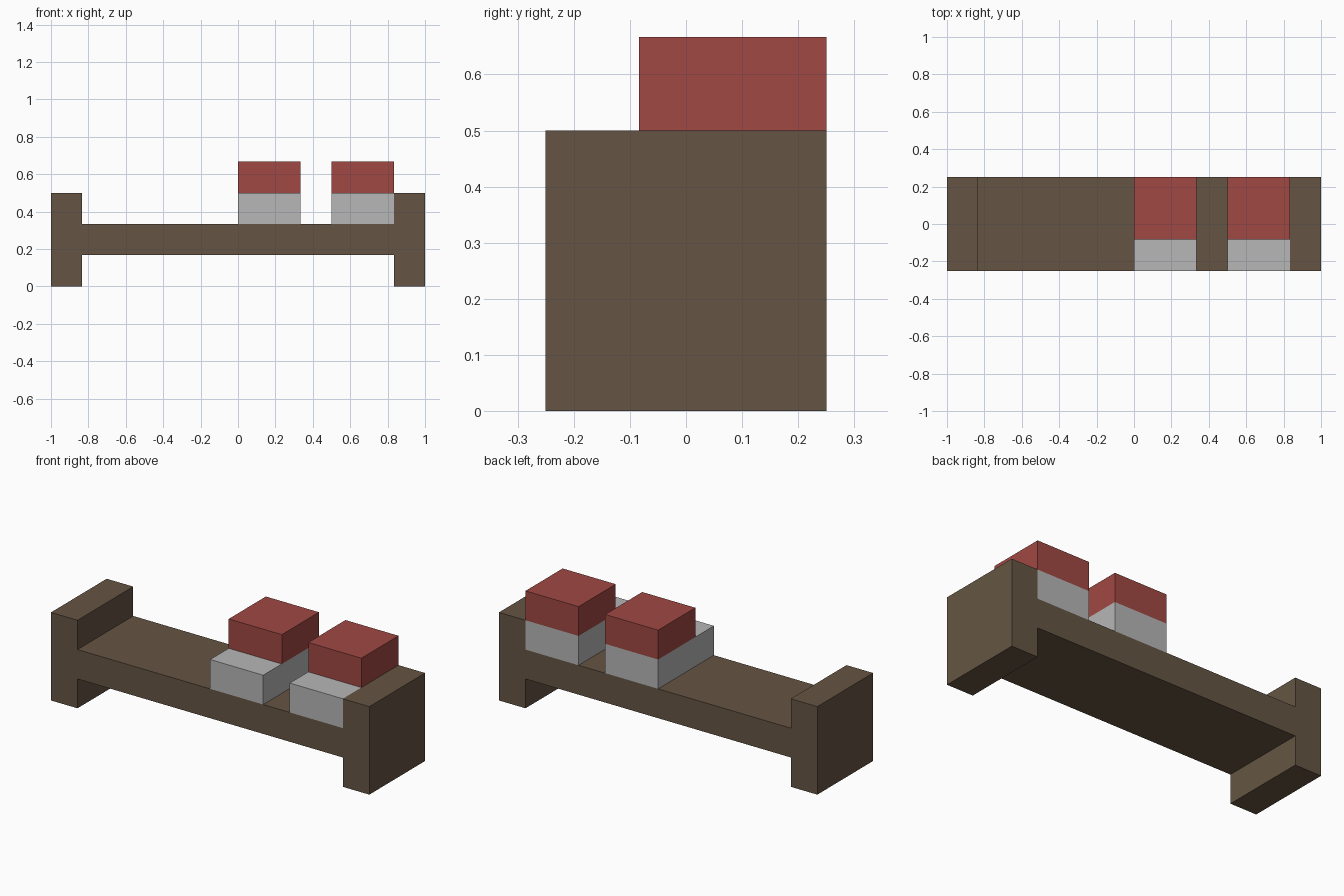
import bpy
import bmesh
from mathutils import Vector

cube = bpy.data.objects.get("Cube")
if cube:
    bpy.data.objects.remove(cube, do_unlink=True)


def material(name, srgb):
    linear = [((c / 255 + 0.055) / 1.055) ** 2.4 for c in srgb] + [1.0]
    mat = bpy.data.materials.new(name)
    mat.use_nodes = True
    mat.diffuse_color = linear
    mat.node_tree.nodes["Principled BSDF"].inputs["Base Color"].default_value = linear
    return mat


def extrude_profile(name, points, y0, y1, mat):
    """Extrude a closed x-z outline from y0 back to y1."""
    bm = bmesh.new()
    face = bm.faces.new([bm.verts.new((x, y0, z)) for x, z in points])
    result = bmesh.ops.extrude_face_region(bm, geom=[face])
    moved = [g for g in result["geom"] if isinstance(g, bmesh.types.BMVert)]
    bmesh.ops.translate(bm, verts=moved, vec=Vector((0, y1 - y0, 0)))
    bmesh.ops.recalc_face_normals(bm, faces=bm.faces)
    mesh = bpy.data.meshes.new(name)
    bm.to_mesh(mesh)
    bm.free()
    mesh.materials.append(mat)
    obj = bpy.data.objects.new(name, mesh)
    bpy.context.collection.objects.link(obj)
    return obj


def box(name, x0, x1, y0, y1, z0, z1, mat):
    return extrude_profile(name, [(x0, z0), (x1, z0), (x1, z1), (x0, z1)], y0, y1, mat)


brown = material("brown wood", (101, 85, 67))
grey = material("light grey", (183, 183, 183))
red = material("muted red", (160, 72, 67))

U = 1 / 6  # module that every part is sized by

# Bench: raised deck between two end posts, one H-shaped outline
right_half = [(5, 1), (5, 0), (6, 0), (6, 3), (5, 3), (5, 2)]
left_half = [(-x, z) for x, z in reversed(right_half)]
outline = [(x * U, z * U) for x, z in right_half + left_half]
extrude_profile("bench", outline, -1.5 * U, 1.5 * U, brown)

# Two seats: full-depth grey base with a red block set to the back
for side, x in (("inner", 0), ("outer", 3)):
    x0, x1 = x * U, (x + 2) * U
    box(side + "_seat_base", x0, x1, -1.5 * U, 1.5 * U, 2 * U, 3 * U, grey)
    box(side + "_seat_back", x0, x1, -0.5 * U, 1.5 * U, 3 * U, 4 * U, red)
